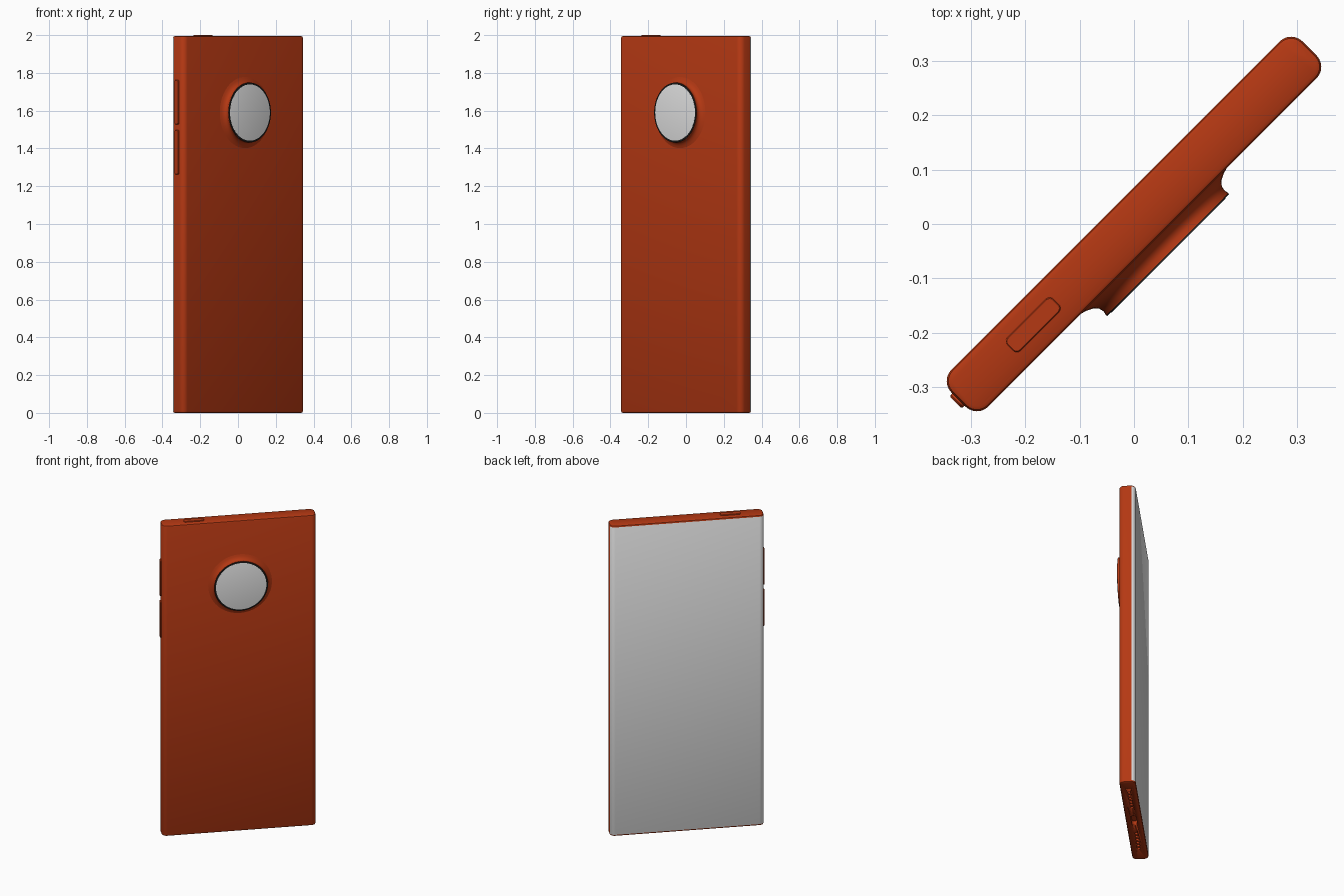
import bpy, bmesh, math
from mathutils import Matrix, Vector

if "Cube" in bpy.data.objects:
    bpy.data.objects.remove(bpy.data.objects["Cube"])

TURN = Matrix.Rotation(math.radians(45), 4, 'Z')   # handset stands turned 45 degrees


def material(name, rgb):
    m = bpy.data.materials.new(name)
    m.diffuse_color = (*rgb, 1)
    m.use_nodes = True
    m.node_tree.nodes["Principled BSDF"].inputs["Base Color"].default_value = m.diffuse_color
    return m


RED = material("burnt_orange", (0.462, 0.040, 0.0065))
GREY = material("pale_grey", (0.8, 0.8, 0.8))
BLACK = material("black", (0.01, 0.01, 0.01))


def finish(name, bm, mats, place=Matrix.Identity(4), smooth=35):
    bmesh.ops.recalc_face_normals(bm, faces=bm.faces)
    bm.transform(TURN @ place)
    me = bpy.data.meshes.new(name)
    bm.to_mesh(me)
    bm.free()
    ob = bpy.data.objects.new(name, me)
    bpy.context.collection.objects.link(ob)
    for m in mats:
        me.materials.append(m)
    bpy.ops.object.select_all(action='DESELECT')
    ob.select_set(True)
    bpy.context.view_layer.objects.active = ob
    bpy.ops.object.shade_smooth_by_angle(angle=math.radians(smooth))
    return ob


def rounded(hx, hy, r, n=6):
    """Outline of a rounded rectangle."""
    pts = []
    for k, (sx, sy) in enumerate([(1, 1), (-1, 1), (-1, -1), (1, -1)]):
        for i in range(n + 1):
            a = math.pi / 2 * (k + i / n)
            pts.append((sx * (hx - r) + r * math.cos(a), sy * (hy - r) + r * math.sin(a)))
    return pts


def slab(hx, hy, r, levels, n=6):
    """Loft a rounded rectangle through (z, inset) levels and cap both ends."""
    bm = bmesh.new()
    rings = [[bm.verts.new((x, y, z)) for x, y in rounded(hx - d, hy - d, r - d, n)]
             for z, d in levels]
    for a, b in zip(rings, rings[1:]):
        for i in range(len(a)):
            j = (i + 1) % len(a)
            bm.faces.new((a[i], a[j], b[j], b[i]))
    bm.faces.new(rings[0])
    bm.faces.new(rings[-1])
    return bm


# body, with the wrap-around screen on the far side
HX, HY = 0.456, 0.048
bm = slab(HX, HY, 0.030, [(0, 0.009), (0.003, 0.003), (0.010, 0),
                          (1.985, 0), (1.992, 0.003), (1.995, 0.009)])
for f in bm.faces:
    c = f.calc_center_median()
    if c.y > 0.026 and 0.05 < c.z < 1.95:
        f.material_index = 1
body = finish("body", bm, [RED, GREY])

# charging port and speaker holes cut into the bottom
bm = slab(0.055, 0.016, 0.0155, [(-0.02, 0), (0.03, 0)])
for side in (-1, 1):
    for i in range(6):
        bmesh.ops.create_cone(bm, cap_ends=True, segments=12, radius1=0.010, radius2=0.010,
                              depth=0.04,
                              matrix=Matrix.Translation((side * (0.15 + 0.035 * i), 0, 0)))
cutter = finish("bottom_hole_cutter", bm, [RED])
cutter.hide_render = True
cutter.hide_set(True)
cut = body.modifiers.new("bottom_holes", 'BOOLEAN')
cut.operation = 'DIFFERENCE'
cut.object = cutter
cut.solver = 'EXACT'

# two long keys on the narrow side
to_side = Matrix.Rotation(math.radians(-90), 4, 'Y')
for name, z in (("upper_side_key", 1.645), ("lower_side_key", 1.38)):
    bm = slab(0.118, 0.016, 0.012, [(-0.01, 0), (0.004, 0), (0.007, 0.003)], 4)
    finish(name, bm, [RED], Matrix.Translation((-HX, 0, z)) @ to_side)

# key on the top edge
bm = slab(0.060, 0.017, 0.010, [(-0.01, 0), (0.003, 0), (0.005, 0.002)], 4)
finish("top_key", bm, [RED], Matrix.Translation((-0.262, 0.0, 1.995)))


def turned(name, profile, mats, ring_mat=None):
    """Spin a (radius, height) profile round the camera axis."""
    bm = bmesh.new()
    n = 64
    rings = [[bm.verts.new((r * math.cos(2 * math.pi * i / n),
                            r * math.sin(2 * math.pi * i / n), h)) for i in range(n)]
             for r, h in profile]
    for a, b in zip(rings, rings[1:]):
        for i in range(n):
            j = (i + 1) % n
            bm.faces.new((a[i], a[j], b[j], b[i]))
    bm.faces.new(rings[0])
    bm.faces.new(rings[-1])
    place = Matrix.Translation((0.004, 0, 1.59)) @ Matrix.Rotation(math.radians(90), 4, 'X')
    return finish(name, bm, mats, place)


# flared camera mount, dark rim and lens glass
turned("camera_mount", [(0.192, 0.040), (0.192, 0.047), (0.178, 0.051), (0.166, 0.057),
                        (0.159, 0.065), (0.157, 0.074), (0.159, 0.083)], [RED])
turned("lens_rim", [(0.158, 0.080), (0.158, 0.0845), (0.154, 0.0850)], [BLACK])
turned("lens_glass", [(0.149, 0.082), (0.149, 0.0855), (0.146, 0.0862)], [GREY])
